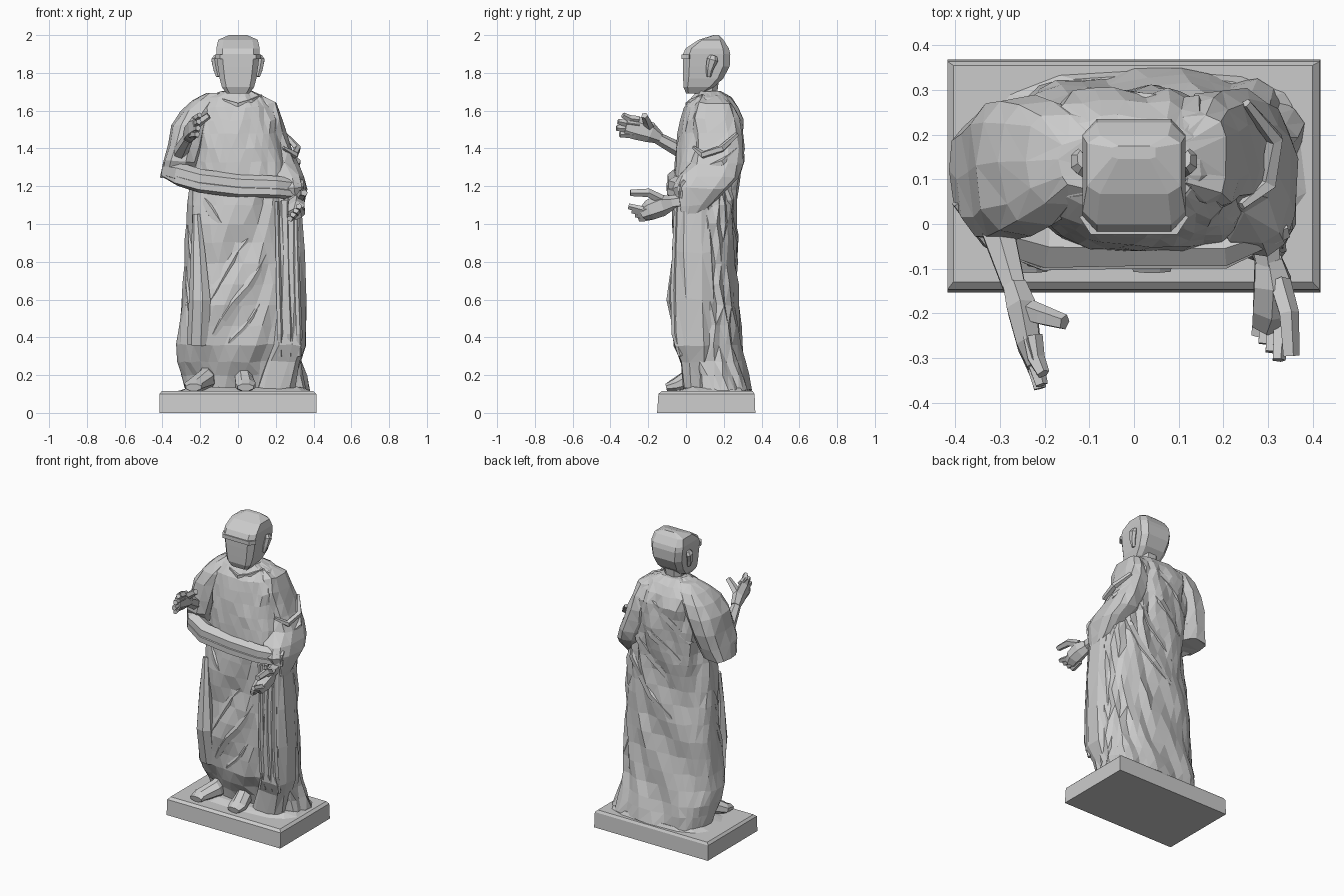
import bpy, bmesh, math, random
from mathutils import Vector

random.seed(4)


def mesh_from_rings(name, rings, triangulate=True):
    """Skin a list of equal-length point rings and cap both ends."""
    bm = bmesh.new()
    vs = [[bm.verts.new(p) for p in r] for r in rings]
    n = len(rings[0])
    for i in range(len(vs) - 1):
        for j in range(n):
            k = (j + 1) % n
            bm.faces.new((vs[i][j], vs[i][k], vs[i + 1][k], vs[i + 1][j]))
    bm.faces.new(vs[0][::-1])
    bm.faces.new(vs[-1])
    bmesh.ops.recalc_face_normals(bm, faces=bm.faces)
    if triangulate:
        bmesh.ops.triangulate(bm, faces=bm.faces)
    me = bpy.data.meshes.new(name)
    bm.to_mesh(me)
    bm.free()
    ob = bpy.data.objects.new(name, me)
    bpy.context.collection.objects.link(ob)
    return ob


def super_point(t, x0, x1, y0, y1, power):
    c, s = math.cos(t), math.sin(t)
    e = 2 / power
    return ((x0 + x1) / 2 + (x1 - x0) / 2 * math.copysign(abs(c) ** e, c),
            (y0 + y1) / 2 + (y1 - y0) / 2 * math.copysign(abs(s) ** e, s))


def loft(name, levels, n=12, power=2.4, jitter=0.0, tri=True):
    """Levels are (z, xmin, xmax, ymin, ymax)."""
    rings = []
    for z, *box in levels:
        ring = []
        for j in range(n):
            x, y = super_point(2 * math.pi * (j + 0.5) / n, *box, power)
            ring.append([v + random.uniform(-jitter, jitter) for v in (x, y, z)])
        rings.append(ring)
    return mesh_from_rings(name, rings, tri)


def tube(name, pts, n=6, up=(0, 0, 1)):
    """Points are (x, y, z, half width, half height)."""
    P = [Vector(p[:3]) for p in pts]
    rings = []
    for i, p in enumerate(pts):
        d = (P[min(i + 1, len(P) - 1)] - P[max(i - 1, 0)]).normalized()
        side = d.cross(Vector(up)).normalized()
        top = side.cross(d)
        rings.append([P[i] + side * p[3] * math.cos(a) + top * p[4] * math.sin(a)
                      for a in (2 * math.pi * (j + 0.5) / n for j in range(n))])
    return mesh_from_rings(name, rings, False)


# Robe surface: extents by height, with slanted folds around it
ROBE = [(0.12, -0.28, 0.38, 0.03, 0.345), (0.20, -0.30, 0.355, 0.01, 0.33),
        (0.27, -0.32, 0.34, -0.02, 0.315), (0.36, -0.325, 0.34, -0.06, 0.295),
        (0.60, -0.30, 0.34, -0.075, 0.275), (0.90, -0.275, 0.33, -0.065, 0.265),
        (1.10, -0.26, 0.32, -0.07, 0.265), (1.25, -0.24, 0.28, -0.065, 0.28),
        (1.40, -0.24, 0.24, -0.055, 0.305), (1.55, -0.24, 0.22, -0.03, 0.305),
        (1.62, -0.24, 0.20, -0.01, 0.28), (1.67, -0.18, 0.15, 0.03, 0.24),
        (1.70, -0.09, 0.08, 0.05, 0.19)]


def robe_point(t, z, out=0.0):
    for a, b in zip(ROBE, ROBE[1:]):
        if z <= b[0] + 1e-6:
            f = (z - a[0]) / (b[0] - a[0])
            box = [u + (v - u) * f for u, v in zip(a[1:], b[1:])]
            break
    x, y = super_point(t, *box, 2.5)
    front_chest = z > 1.22 and math.sin(t) < 0.2
    amp = 0.003 if front_chest or z > 1.6 else 0.012
    r = out + amp * (math.sin(8 * (t + 2 * math.sin(t) * z)) - 0.2)
    return Vector((x + r * math.cos(t), y + r * math.sin(t), z))


levels = [0.12, 0.20, 0.27, 0.36, 0.46, 0.57, 0.68, 0.79, 0.9, 1.0, 1.1, 1.18,
          1.25, 1.33, 1.40, 1.48, 1.55, 1.62, 1.67, 1.70]
rings = []
for i, z in enumerate(levels):
    ring = []
    for j in range(34):
        t = 2 * math.pi * (j + 0.5 * (i % 2)) / 34
        jit = [random.uniform(-0.005, 0.005) for _ in range(3)]
        ring.append(robe_point(t, z) + Vector(jit))
    rings.append(ring)
mesh_from_rings("robe", rings)

# Raised cloth folds that follow the robe: (start angle, z, end angle, z)
FOLDS = [(30, 1.58, 140, 1.12), (25, 1.46, 130, 0.92), (15, 1.34, 120, 0.72),
         (60, 1.62, 160, 1.28), (-75, 1.05, -130, 0.45),
         (-70, 0.85, -120, 0.32), (-72, 0.62, -105, 0.28), (-140, 1.15, -105, 0.98),
         (170, 1.05, 215, 0.7), (180, 0.8, 225, 0.45)]
for k, (a0, z0, a1, z1) in enumerate(FOLDS):
    pts = []
    for i in range(7):
        f = i / 6
        p = robe_point(math.radians(a0 + (a1 - a0) * f), z0 + (z1 - z0) * f, -0.012)
        w = 0.006 + 0.016 * math.sin(math.pi * f)
        pts.append((*p, w, w * 1.4))
    tube(f"cloth_fold_{k}", pts, n=5)

# Cloak over both arms, and the panel hanging from the left arm
loft("right_sleeve", [(1.245, -0.415, -0.25, 0.02, 0.22), (1.33, -0.40, -0.21, -0.04, 0.25),
                      (1.42, -0.375, -0.18, -0.04, 0.275), (1.52, -0.35, -0.15, -0.025, 0.285),
                      (1.60, -0.30, -0.11, 0.00, 0.28), (1.655, -0.24, -0.08, 0.04, 0.25),
                      (1.69, -0.17, -0.06, 0.08, 0.20)], 11, 2.8, 0.006)
loft("left_sleeve", [(1.01, 0.25, 0.33, -0.02, 0.04), (1.10, 0.22, 0.35, -0.04, 0.14),
                     (1.19, 0.20, 0.365, -0.07, 0.23), (1.25, 0.17, 0.35, -0.045, 0.285),
                     (1.32, 0.13, 0.325, 0.03, 0.30), (1.40, 0.11, 0.285, 0.05, 0.30),
                     (1.48, 0.10, 0.26, 0.04, 0.295), (1.56, 0.09, 0.235, 0.03, 0.28),
                     (1.64, 0.08, 0.21, 0.05, 0.25), (1.68, 0.06, 0.13, 0.08, 0.20)],
     11, 2.8, 0.006)
for k, (dx, dz) in enumerate(((0, 0), (-0.01, -0.075), (0.0, 0.075))):
    tube(f"left_sleeve_fold_{k}", [(0.24 + dx, 0.04, 1.33 + dz, 0.01, 0.01),
                                   (0.30 + dx, 0.09, 1.29 + dz, 0.022, 0.02),
                                   (0.315 + dx, 0.19, 1.325 + dz, 0.02, 0.02),
                                   (0.25 + dx, 0.27, 1.40 + dz, 0.012, 0.012)], 5)
loft("hanging_panel", [(0.13, 0.10, 0.30, -0.02, 0.12), (0.27, 0.14, 0.33, -0.035, 0.14),
                       (0.36, 0.18, 0.355, -0.07, 0.16), (0.60, 0.19, 0.36, -0.075, 0.16),
                       (0.85, 0.20, 0.355, -0.07, 0.15), (1.12, 0.21, 0.335, -0.06, 0.14)],
     11, 3, 0.008)
for k, x in enumerate((0.215, 0.265, 0.315)):
    tube(f"panel_fold_{k}", [(x + 0.01, -0.03, 0.30, 0.012, 0.012), (x + 0.008, -0.06, 0.42, 0.018, 0.018),
                             (x, -0.065, 0.65, 0.016, 0.018), (x - 0.01, -0.05, 1.12, 0.012, 0.012)],
         5, (0, 1, 0))
tube("knee_fold", [(-0.22, -0.02, 1.05, 0.02, 0.02), (-0.21, -0.045, 0.85, 0.04, 0.025),
                   (-0.20, -0.055, 0.60, 0.06, 0.05), (-0.21, -0.02, 0.36, 0.06, 0.03)],
     7, (0, 1, 0))

# Rolled cloth across the waist
for k, (dz, h, dy) in enumerate(((0.0, 0.055, 0), (-0.035, 0.035, -0.006))):
    tube(f"waist_roll_{k}", [(-0.385, 0.06, 1.285 + dz * 0.4, 0.03, h * 0.8),
                             (-0.31, -0.015, 1.27 + dz, 0.05, h),
                             (-0.20, -0.05 + dy, 1.235 + dz, 0.055, h),
                             (0.0, -0.055 + dy, 1.21 + dz, 0.045, h),
                             (0.2, -0.055 + dy, 1.205 + dz, 0.045, h * 0.9),
                             (0.34, -0.01, 1.19 + dz, 0.025, h * 0.8)])

# Neck, collar and head
loft("neck", [(1.60, -0.085, 0.085, 0.03, 0.19), (1.70, -0.065, 0.065, 0.055, 0.17),
              (1.78, -0.07, 0.07, 0.06, 0.18)], 8)
tube("collar", [(-0.13, 0.09, 1.675, 0.015, 0.015), (-0.07, 0.03, 1.65, 0.015, 0.015),
                (0, 0.007, 1.63, 0.015, 0.015), (0.07, 0.03, 1.65, 0.015, 0.015),
                (0.12, 0.09, 1.675, 0.015, 0.015)], 4)
loft("head", [(1.69, -0.062, 0.062, 0.0, 0.09), (1.725, -0.088, 0.088, -0.016, 0.15),
              (1.77, -0.10, 0.10, -0.018, 0.20), (1.835, -0.11, 0.11, -0.02, 0.235),
              (1.90, -0.118, 0.118, -0.02, 0.238), (1.93, -0.118, 0.118, -0.005, 0.23),
              (1.975, -0.108, 0.108, 0.065, 0.20), (2.0, -0.05, 0.05, 0.145, 0.175)],
     8, 5.5, 0, False)
tube("brow", [(-0.115, 0.02, 1.885, 0.012, 0.018), (-0.095, -0.015, 1.885, 0.012, 0.018),
              (0.095, -0.015, 1.885, 0.012, 0.018), (0.115, 0.02, 1.885, 0.012, 0.018)], 4)
for side, s in (("left", 1), ("right", -1)):
    tube(f"{side}_ear", [(s * 0.105, 0.12, 1.78, 0.012, 0.012), (s * 0.115, 0.125, 1.82, 0.018, 0.02),
                         (s * 0.125, 0.14, 1.87, 0.018, 0.03), (s * 0.118, 0.145, 1.89, 0.01, 0.02)],
         6, (0, 1, 0))

# Raised right arm and hand
tube("right_forearm", [(-0.32, 0.06, 1.34, 0.05, 0.05), (-0.30, -0.03, 1.39, 0.04, 0.04),
                       (-0.265, -0.15, 1.455, 0.028, 0.032)])
tube("right_palm", [(-0.265, -0.14, 1.455, 0.03, 0.032), (-0.25, -0.19, 1.485, 0.038, 0.055),
                    (-0.235, -0.27, 1.51, 0.03, 0.062), (-0.22, -0.32, 1.522, 0.02, 0.055)])
for k in range(4):
    z = 1.468 + 0.028 * k
    x = -0.24 + 0.004 * k
    reach = (0.35, 0.368, 0.36, 0.335)[k]
    tube(f"right_finger_{k}", [(x, -0.25, z, 0.024, 0.02), (x + 0.008, -0.30, z + 0.006, 0.021, 0.02),
                               (x + 0.025, -reach, z + 0.006 + 0.006 * k, 0.015, 0.016)], 5)
tube("right_thumb", [(-0.25, -0.19, 1.50, 0.028, 0.024), (-0.205, -0.205, 1.54, 0.024, 0.022),
                     (-0.155, -0.22, 1.575, 0.018, 0.018)], 5)

# Lowered left arm and hand
tube("left_forearm", [(0.29, 0.08, 1.13, 0.05, 0.05), (0.295, -0.05, 1.115, 0.035, 0.04),
                      (0.30, -0.09, 1.11, 0.03, 0.04)])
tube("left_palm", [(0.30, -0.08, 1.11, 0.035, 0.04), (0.31, -0.13, 1.10, 0.048, 0.06),
                   (0.31, -0.19, 1.075, 0.05, 0.055), (0.30, -0.23, 1.05, 0.04, 0.035)])
for k in range(4):
    x = 0.285 + 0.016 * k
    z = 1.04 + 0.014 * k
    tube(f"left_finger_{k}", [(x, -0.17, z + 0.005, 0.02, 0.022),
                              (x - 0.005, -0.225, z - 0.008, 0.019, 0.02),
                              (x - 0.01, -0.25 - 0.018 * k, z - 0.012 + 0.008 * k, 0.016, 0.016)], 5)
tube("left_thumb", [(0.325, -0.13, 1.13, 0.026, 0.026), (0.345, -0.2, 1.165, 0.024, 0.024),
                    (0.35, -0.295, 1.165, 0.02, 0.018)], 5)

# Feet
for name, x0, x1 in (("right_foot", -0.17, -0.235), ("left_foot", 0.03, 0.04)):
    tube(name, [(x0, 0.10, 0.19, 0.05, 0.08), (x0, 0.02, 0.175, 0.05, 0.06),
                (x1, -0.06, 0.145, 0.058, 0.035), (x1, -0.105, 0.135, 0.045, 0.02)], 8)

# Plinth with slightly sloping sides and a chamfered top
loft("plinth", [(0.0, -0.418, 0.418, -0.154, 0.368), (0.10, -0.418, 0.416, -0.147, 0.364),
                (0.115, -0.405, 0.40, -0.13, 0.355)], 4, 200, 0, False)
loft("ground_cloth", [(0.11, -0.33, 0.395, -0.06, 0.345), (0.135, -0.27, 0.36, -0.01, 0.33)], 14, 3, 0.006)
